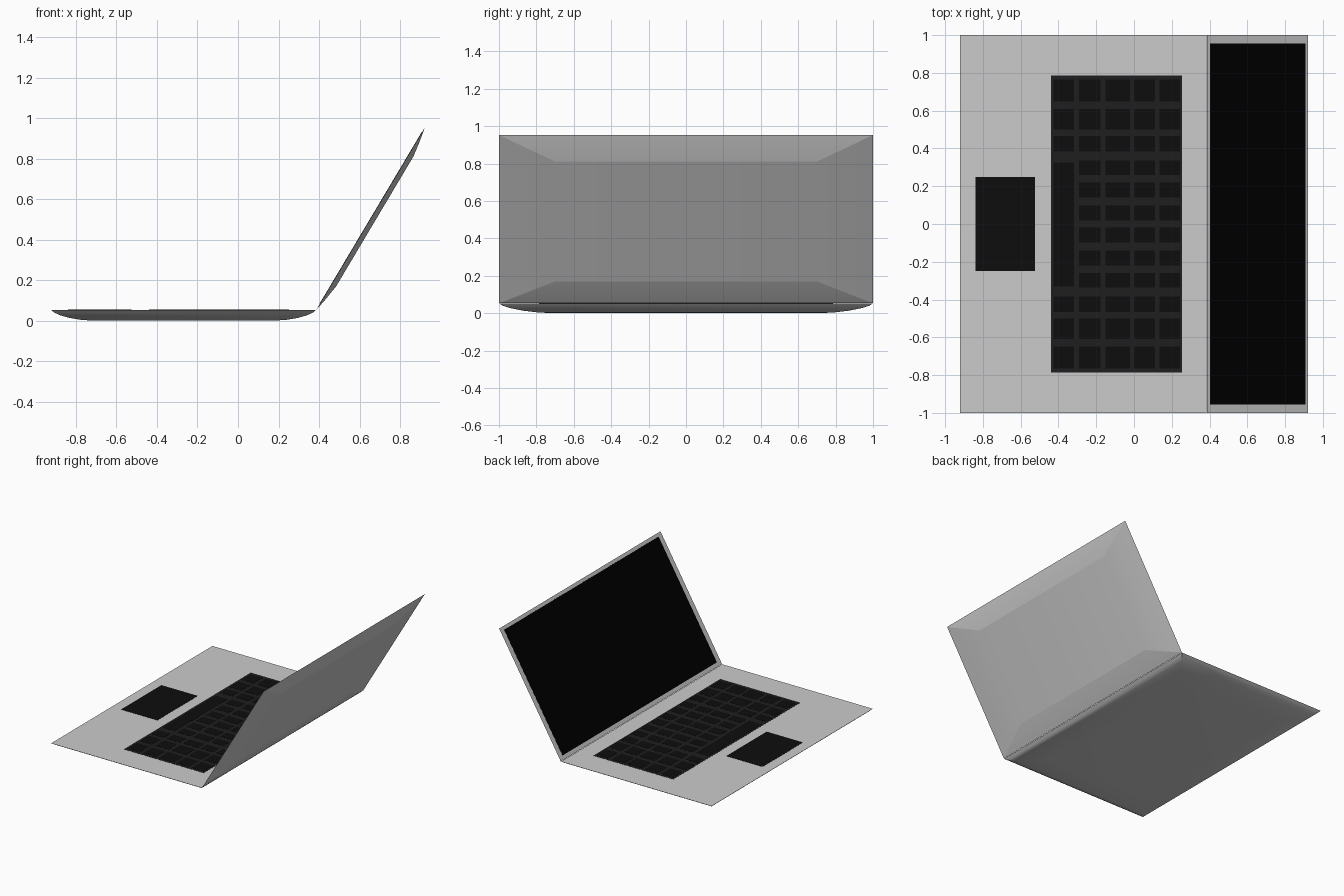
import bpy, bmesh, math

if "Cube" in bpy.data.objects:
    bpy.data.objects.remove(bpy.data.objects["Cube"])

W = 1.0                        # half width in y
TOP = 0.053                    # height of the keyboard deck
HINGE = (0.387, TOP + 0.001)
LID_TIP = (0.922, 0.953)
LID_LEN = math.hypot(LID_TIP[0] - HINGE[0], LID_TIP[1] - HINGE[1])
LID_ANGLE = math.atan2(LID_TIP[1] - HINGE[1], LID_TIP[0] - HINGE[0])


def material(name, v):
    m = bpy.data.materials.new(name)
    m.diffuse_color = (v, v, v, 1)
    m.use_nodes = True
    m.node_tree.nodes["Principled BSDF"].inputs["Base Color"].default_value = m.diffuse_color
    return m


def finish(name, bm, mat=None):
    bmesh.ops.recalc_face_normals(bm, faces=bm.faces)
    me = bpy.data.meshes.new(name)
    bm.to_mesh(me)
    bm.free()
    ob = bpy.data.objects.new(name, me)
    bpy.context.collection.objects.link(ob)
    if mat:
        me.materials.append(mat)
    return ob


def dish(name, x0, x1, depth, inset_x, inset_y, profile, angle):
    """Flat-faced slab whose underside curves in from a knife edge."""
    bm = bmesh.new()
    rings = []
    for t, d in profile:
        ix, iy, z = inset_x * t, inset_y * t, -depth * d
        rings.append([bm.verts.new(p) for p in (
            (x0 + ix, -W + iy, z), (x1 - ix, -W + iy, z),
            (x1 - ix, W - iy, z), (x0 + ix, W - iy, z))])
    for a, b in zip(rings, rings[1:]):
        for i in range(4):
            j = (i + 1) % 4
            bm.faces.new((a[i], a[j], b[j], b[i]))
    bm.faces.new(rings[0])
    bm.faces.new(rings[-1])
    ob = finish(name, bm)
    bpy.ops.object.select_all(action='DESELECT')
    bpy.context.view_layer.objects.active = ob
    ob.select_set(True)
    bpy.ops.object.shade_smooth_by_angle(angle=math.radians(angle))
    return ob


def add_box(bm, x0, x1, y0, y1, z0, z1):
    r = bmesh.ops.create_cube(bm, size=1)
    for v in r['verts']:
        v.co.x = x1 if v.co.x > 0 else x0
        v.co.y = y1 if v.co.y > 0 else y0
        v.co.z = z1 if v.co.z > 0 else z0


def box(name, mat, *dims):
    bm = bmesh.new()
    add_box(bm, *dims)
    return finish(name, bm, mat)


def hinge_up(ob):
    ob.location = (HINGE[0], 0, HINGE[1])
    ob.rotation_euler = (0, -LID_ANGLE, 0)


tray_mat = material("tray_dark", 0.013)
key_mat = material("key_black", 0.004)
screen_mat = material("screen_black", 0.0)

# Base shell with curved underside
base = dish("base", -0.922, 0.385, TOP, 0.2, 0.29,
            [(0, 0), (0.07, 0.25), (0.22, 0.5), (0.45, 0.75), (0.72, 0.92), (1, 1)], 25)
base.location.z = TOP

# Lid shell, tilted back on the hinge line
lid = dish("lid", 0, LID_LEN, 0.025, 0.15, 0.3,
           [(0, 0), (0.2, 0.25), (0.5, 0.57), (1, 1)], 6)
hinge_up(lid)

# Screen panel
hinge_up(box("screen", screen_mat, 0.03, LID_LEN - 0.026, -0.956, 0.956, -0.001, 0.0015))

# Touchpad and keyboard tray
box("touchpad", key_mat, -0.84, -0.525, -0.25, 0.25, TOP - 0.003, TOP + 0.0012)
box("keyboard_tray", tray_mat, -0.44, 0.253, -0.787, 0.787, TOP - 0.003, TOP + 0.001)

# Keys: five rows mirrored in y, with a space bar in the nearest row
rows = [(-0.425, -0.318), (-0.29, -0.178), (-0.152, -0.022), (0.0, 0.11), (0.135, 0.243)]
cols = [(0.018, 0.098), (0.14, 0.22), (0.26, 0.337), (0.384, 0.466), (0.5, 0.61), (0.648, 0.765)]
bm = bmesh.new()
for r, (x0, x1) in enumerate(rows):
    for c, (y0, y1) in enumerate(cols):
        if r == 0 and c < 3:
            continue
        for lo, hi in ((y0, y1), (-y1, -y0)):
            add_box(bm, x0, x1, lo, hi, TOP, TOP + 0.002)
add_box(bm, *rows[0], -0.33, 0.325, TOP, TOP + 0.002)
finish("keys", bm, key_mat)
